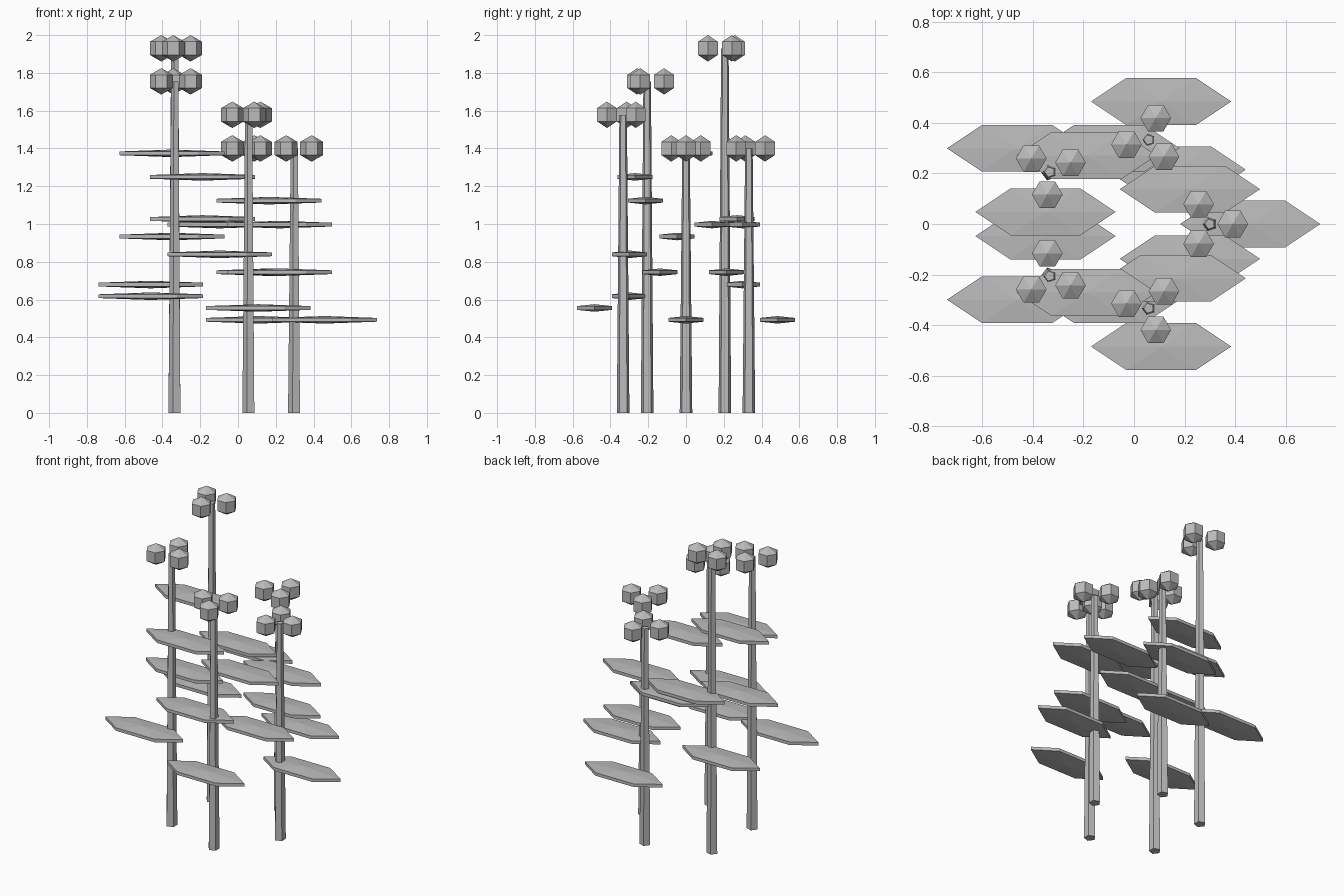
import bpy, bmesh
from math import sin, cos, pi, radians

cube = bpy.data.objects.get("Cube")
if cube:
    bpy.data.objects.remove(cube, do_unlink=True)


def make_material(name, value):
    mat = bpy.data.materials.new(name)
    mat.use_nodes = True
    colour = (value, value, value, 1)
    mat.diffuse_color = colour
    mat.node_tree.nodes["Principled BSDF"].inputs["Base Color"].default_value = colour
    return mat


GREY = make_material("plain grey", 0.5)


def lathe(name, profile, sides, phase=0.0):
    """Flat-faced solid from (radius, z) pairs, bottom to top; radius 0 is a pole."""
    bm = bmesh.new()
    rings = []
    for r, z in profile:
        count = sides if r else 1
        rings.append([bm.verts.new((r * cos(phase + 2 * pi * i / sides),
                                    r * sin(phase + 2 * pi * i / sides), z))
                      for i in range(count)])
    for low, high in zip(rings, rings[1:]):
        for i in range(sides):
            j = (i + 1) % sides
            if len(low) == 1:
                bm.faces.new((low[0], high[j], high[i]))
            elif len(high) == 1:
                bm.faces.new((low[i], low[j], high[0]))
            else:
                bm.faces.new((low[i], low[j], high[j], high[i]))
    for ring in (rings[0], rings[-1]):
        if len(ring) > 1:
            bm.faces.new(ring)
    bmesh.ops.recalc_face_normals(bm, faces=bm.faces)
    mesh = bpy.data.meshes.new(name)
    bm.to_mesh(mesh)
    bm.free()
    mesh.materials.append(GREY)
    return mesh


def place(name, mesh, location, scale=(1, 1, 1)):
    obj = bpy.data.objects.new(name, mesh)
    obj.location = location
    obj.scale = scale
    bpy.context.collection.objects.link(obj)
    return obj


# Shared six-sided faceted ball, used for buds and squashed into leaves
ball = [(0, -1), (sin(pi / 3), -0.5), (sin(pi / 3), 0.5), (0, 1)]
bud_mesh = lathe("bud", ball, 6)
leaf_mesh = lathe("leaf", ball, 6)

CENTRE_X, RING = -0.05, 0.35
BUD_SIZE = (0.07, 0.07, 0.07)
LEAF_SIZE = (0.32, 0.123, 0.02)
heights = [1.4, 1.4, 1.93, 1.755, 1.578]

for n, height in enumerate(heights):
    turn = radians(72 * n)
    x, y = CENTRE_X + RING * cos(turn), RING * sin(turn)

    # Tapered five-sided stem
    stem = lathe("stem", [(0.035, 0), (0.021, height)], 5, pi)
    place(f"stem_{n + 1}", stem, (x, y, 0))

    for k in range(3):
        # Leaves step up the stem, turning a third of a circle each time
        a = turn - k * 2 * pi / 3
        place(f"leaf_{n + 1}_{k + 1}", leaf_mesh,
              (x + 0.159 * cos(a), y + 0.159 * sin(a), height * (0.352 + 0.18 * k)),
              LEAF_SIZE)
        # Cluster of buds around the tip
        place(f"bud_{n + 1}_{k + 1}", bud_mesh,
              (x + 0.09 * cos(a), y + 0.09 * sin(a), height), BUD_SIZE)
